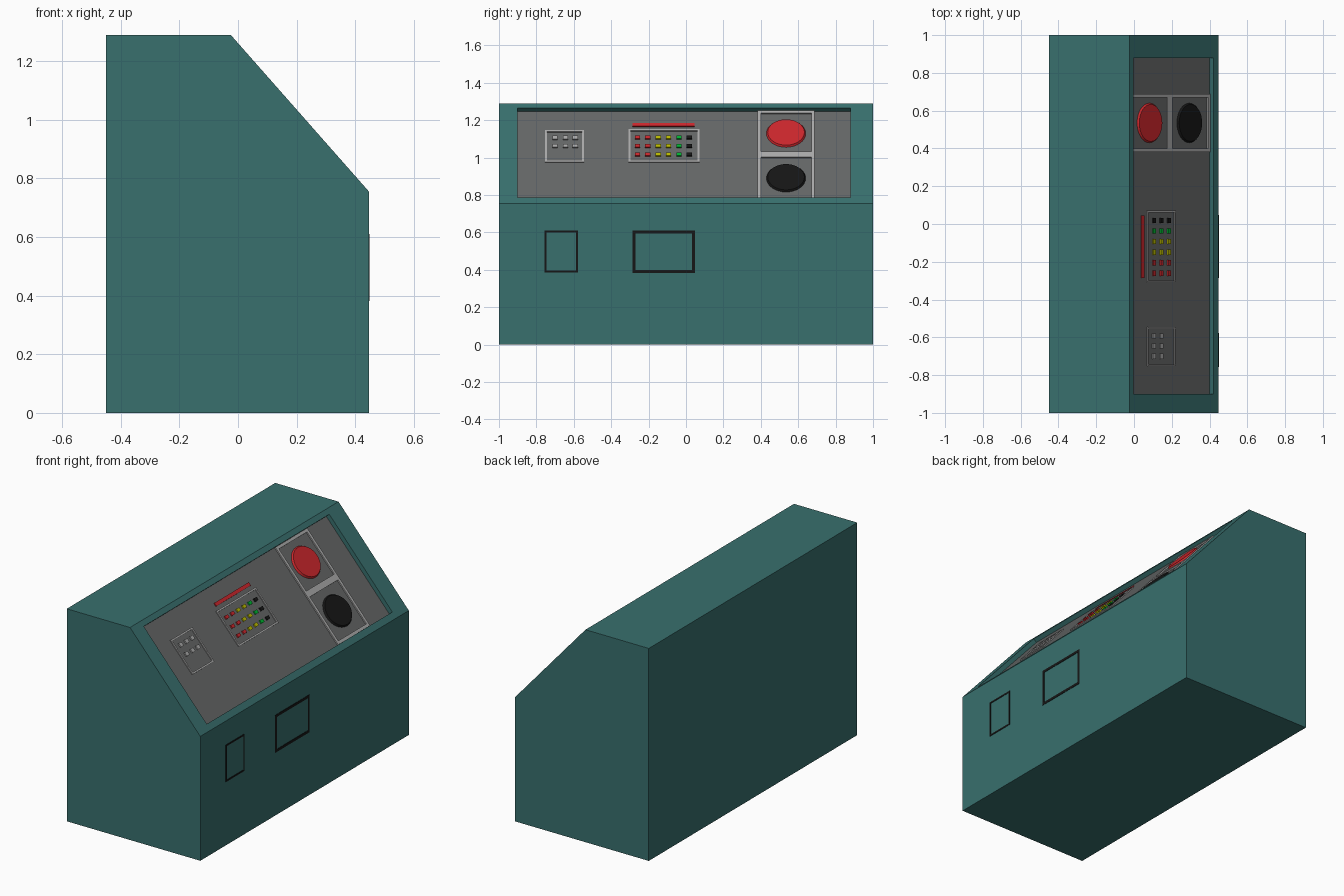
import bpy, bmesh
from mathutils import Matrix, Vector

if "Cube" in bpy.data.objects:
    bpy.data.objects.remove(bpy.data.objects["Cube"])

LOW, HIGH = Vector((0.447, 0, 0.755)), Vector((-0.025, 0, 1.29))
UP = (HIGH - LOW).normalized()              # up the sloped face
NORMAL = Vector((0, 1, 0)).cross(UP)        # out of the sloped face
FLOOR = -0.027                              # recessed panel level


def frame_matrix(origin, up, normal):
    m = Matrix((Vector((0, 1, 0)), up, normal)).transposed().to_4x4()
    m.translation = origin
    return m


SLOPE = frame_matrix(LOW, UP, NORMAL)       # local: x = y, y = up slope, z = out
FRONT = frame_matrix(Vector((0.447, 0, 0)), Vector((0, 0, 1)), Vector((1, 0, 0)))


def material(name, r, g, b):
    m = bpy.data.materials.new(name)
    m.diffuse_color = (r, g, b, 1)
    m.use_nodes = True
    m.node_tree.nodes["Principled BSDF"].inputs["Base Color"].default_value = m.diffuse_color
    return m


TEAL = material("teal", 0.04, 0.16, 0.155)
DARK_GREY = material("dark_grey", 0.13, 0.135, 0.135)
LIGHT = material("light_grey", 0.4, 0.4, 0.4)
RED = material("red", 0.6, 0.02, 0.025)
YELLOW = material("yellow", 0.5, 0.5, 0.0)
GREEN = material("green", 0.0, 0.45, 0.03)
BLACK = material("black", 0.008, 0.008, 0.008)


def finish(name, bm, mat, matrix=Matrix()):
    bmesh.ops.recalc_face_normals(bm, faces=bm.faces)
    me = bpy.data.meshes.new(name)
    bm.to_mesh(me)
    bm.free()
    me.transform(matrix)
    me.materials.append(mat)
    ob = bpy.data.objects.new(name, me)
    bpy.context.collection.objects.link(ob)
    return ob


def add_box(bm, x0, x1, y0, y1, z0, z1):
    m = Matrix.Translation(((x0 + x1) / 2, (y0 + y1) / 2, (z0 + z1) / 2))
    bmesh.ops.create_cube(bm, size=1, matrix=m @ Matrix.Diagonal((x1 - x0, y1 - y0, z1 - z0, 1)))


def box(name, mat, matrix, *dims):
    bm = bmesh.new()
    add_box(bm, *dims)
    return finish(name, bm, mat, matrix)


def border(name, mat, matrix, x0, x1, y0, y1, w, z0, z1, bar=None):
    """Rectangular frame, optionally with a cross bar."""
    bm = bmesh.new()
    add_box(bm, x0, x0 + w, y0, y1, z0, z1)
    add_box(bm, x1 - w, x1, y0, y1, z0, z1)
    for a, b in [(y0, y0 + w), (y1 - w, y1)] + ([bar] if bar else []):
        add_box(bm, x0 + w, x1 - w, a, b, z0, z1)
    return finish(name, bm, mat, matrix)


def grid(name, mat, xs, ys, w, h):
    """Small keys or lamps on the sloped panel."""
    bm = bmesh.new()
    for x in xs:
        for y in ys:
            add_box(bm, x - w / 2, x + w / 2, y - h / 2, y + h / 2, FLOOR, FLOOR + 0.008)
    return finish(name, bm, mat, SLOPE)


def button(name, mat, x, y):
    bm = bmesh.new()
    m = Matrix.Translation((x, y, FLOOR + 0.005)) @ Matrix.Diagonal((1, 0.94, 1, 1))
    bmesh.ops.create_cone(bm, cap_ends=True, segments=32, radius1=0.105, radius2=0.098,
                          depth=0.01, matrix=m)
    return finish(name, bm, mat, SLOPE)


# Cabinet: extruded profile with a recess sunk into the slope
bm = bmesh.new()
profile = [(-0.45, 0), (0.447, 0), (LOW.x, LOW.z), (HIGH.x, HIGH.z), (-0.45, 1.29)]
side = bm.faces.new([bm.verts.new((x, -1, z)) for x, z in profile])
ext = bmesh.ops.extrude_face_region(bm, geom=[side])["geom"]
bmesh.ops.translate(bm, vec=(0, 2, 0), verts=[v for v in ext if isinstance(v, bmesh.types.BMVert)])
bmesh.ops.recalc_face_normals(bm, faces=bm.faces)
slope = max(bm.faces, key=lambda f: f.normal.dot(NORMAL))
bmesh.ops.inset_individual(bm, faces=[slope], thickness=0.03)
for v in slope.verts:
    s = 0.04 if v.co.z < 1 else 0.68
    v.co = SLOPE @ Vector((-0.9 if v.co.y < 0 else 0.88, s, 0))
bmesh.ops.inset_individual(bm, faces=[slope], thickness=0.0)
for v in slope.verts:
    v.co += NORMAL * (FLOOR - 0.002)
finish("cabinet", bm, TEAL)

# Recessed control panel
box("control_panel", DARK_GREY, SLOPE, -0.9, 0.88, 0.04, 0.68, FLOOR - 0.002, FLOOR)

# Large buttons and their divided surround
border("button_surround", LIGHT, SLOPE, 0.382, 0.688, 0.041, 0.679, 0.018, FLOOR, FLOOR + 0.008,
       bar=(0.347, 0.385))
button("red_button", RED, 0.535, 0.522)
button("black_button", BLACK, 0.535, 0.203)

# Indicator lamp block with a red strip above
border("lamp_frame", LIGHT, SLOPE, -0.308, 0.072, 0.315, 0.547, 0.01, FLOOR, FLOOR + 0.006)
rows = [0.369, 0.429, 0.489]
for name, mat, xs in [("red_lamps", RED, (-0.26, -0.205)), ("yellow_lamps", YELLOW, (-0.149, -0.093)),
                      ("green_lamps", GREEN, (-0.037,)), ("black_lamps", BLACK, (0.018,))]:
    grid(name, mat, xs, rows, 0.028, 0.02)
box("red_strip", RED, SLOPE, -0.285, 0.045, 0.569, 0.59, FLOOR, FLOOR + 0.006)

# Keypad
border("keypad_frame", LIGHT, SLOPE, -0.753, -0.545, 0.315, 0.54, 0.01, FLOOR, FLOOR + 0.006)
grid("keypad_keys", LIGHT, (-0.70, -0.645, -0.592), rows[1:], 0.027, 0.024)

# Hatch outlines on the lower face
border("small_hatch_outline", BLACK, FRONT, -0.757, -0.578, 0.385, 0.61, 0.01, -0.001, 0.002)
border("large_hatch_outline", BLACK, FRONT, -0.285, 0.047, 0.382, 0.61, 0.016, -0.001, 0.002)
